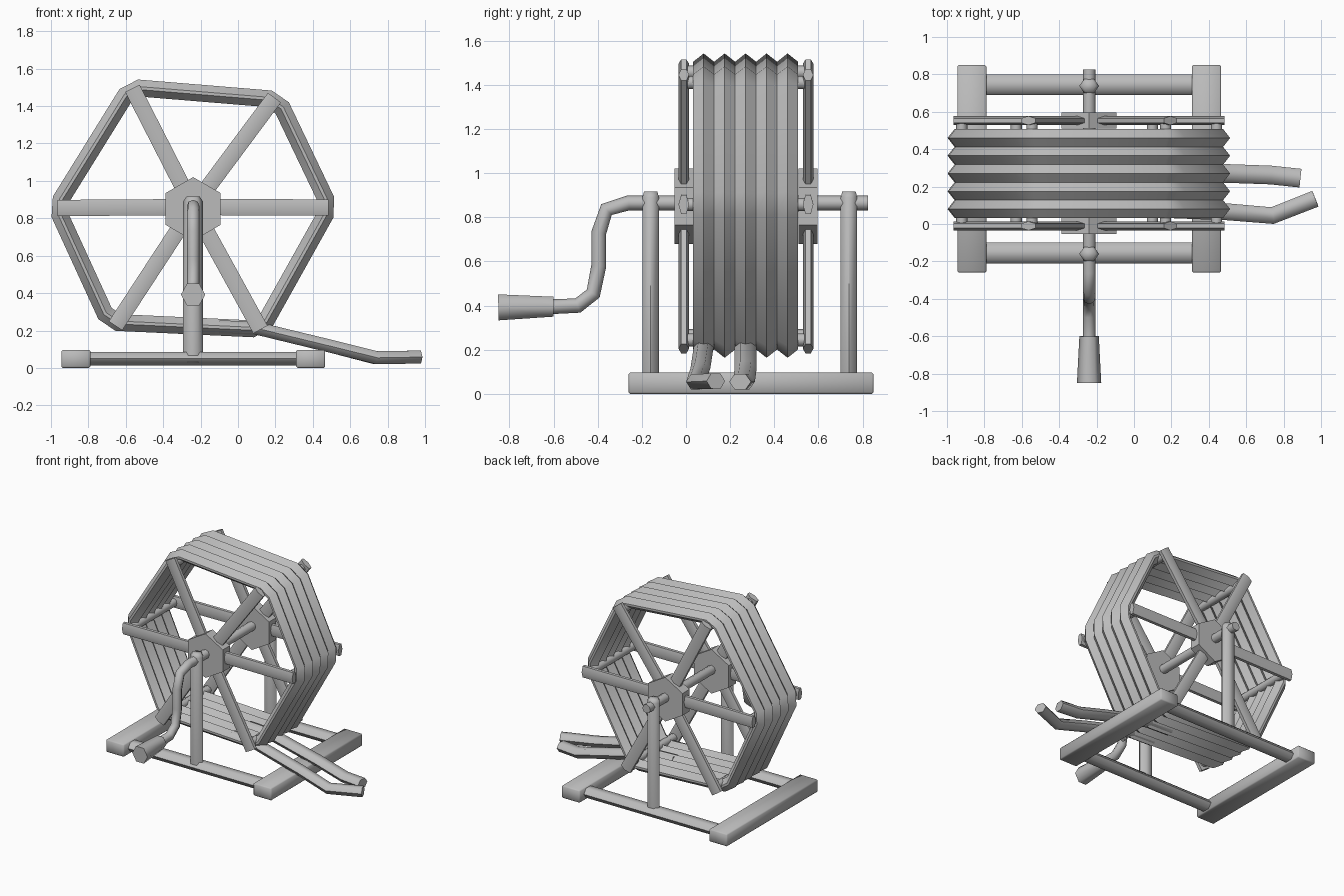
import bpy, bmesh, math
from mathutils import Vector

if "Cube" in bpy.data.objects:
    bpy.data.objects.remove(bpy.data.objects["Cube"], do_unlink=True)

GREY = (0.5, 0.5, 0.5, 1)
grey = bpy.data.materials.new("plain grey")
grey.use_nodes = True
grey.diffuse_color = GREY
grey.node_tree.nodes["Principled BSDF"].inputs["Base Color"].default_value = GREY

CX, CZ = -0.24, 0.86          # wheel axis
SIDES = (-0.01, 0.553)        # y of the two wheel frames


def finish(name, bm, angle):
    bmesh.ops.recalc_face_normals(bm, faces=bm.faces)
    mesh = bpy.data.meshes.new(name)
    bm.to_mesh(mesh)
    bm.free()
    mesh.materials.append(grey)
    ob = bpy.data.objects.new(name, mesh)
    bpy.context.collection.objects.link(ob)
    bpy.ops.object.select_all(action="DESELECT")
    ob.select_set(True)
    bpy.context.view_layer.objects.active = ob
    bpy.ops.object.shade_smooth_by_angle(angle=math.radians(angle))
    return ob


def skin(bm, rings, closed=False):
    """Bridge equal rings of points, capping the ends of an open run."""
    rows = [[bm.verts.new(p) for p in ring] for ring in rings]
    n = len(rows[0])
    for i in range(len(rows) - (not closed)):
        a, b = rows[i], rows[(i + 1) % len(rows)]
        for j in range(n):
            k = (j + 1) % n
            bm.faces.new((a[j], a[k], b[k], b[j]))
    if not closed:
        bm.faces.new(rows[0])
        bm.faces.new(rows[-1])


def tube(name, path, radii, side, sides=8, angle=65, turn=0.0):
    """Sweep an ellipse; radii = (along side axis, across it), one per point or shared."""
    pts = [Vector(p) for p in path]
    if not isinstance(radii, list):
        radii = [radii] * len(pts)
    rings = []
    for i, p in enumerate(pts):
        t_in = (p - pts[i - 1]).normalized() if i else None
        t_out = (pts[i + 1] - p).normalized() if i + 1 < len(pts) else None
        t = ((t_in or t_out) + (t_out or t_in)).normalized()
        u = (Vector(side) - t * t.dot(Vector(side))).normalized()
        v = t.cross(u)
        ra, rb = radii[i]
        steps = [turn + math.tau * k / sides for k in range(sides)]
        rings.append([p + u * ra * math.cos(a) + v * rb * math.sin(a) for a in steps])
    bm = bmesh.new()
    skin(bm, rings)
    return finish(name, bm, angle)


def block(name, lo, hi, bevel):
    bm = bmesh.new()
    bmesh.ops.create_cube(bm, size=1)
    for v in bm.verts:
        v.co = Vector([(a + b) / 2 + c * (b - a) for a, b, c in zip(lo, hi, v.co)])
    bmesh.ops.bevel(bm, geom=list(bm.edges), offset=bevel, segments=1, affect="EDGES")
    return finish(name, bm, 50)


# Base: two feet, two crossbars, two posts
for side, x in (("right", -0.867), ("left", 0.388)):
    block(side + "_foot", (x - 0.078, -0.26, 0), (x + 0.078, 0.85, 0.097), 0.008)
for end, y in (("front", -0.16), ("back", 0.738)):
    yb = y + (0.005 if y < 0 else 0.007)
    tube(end + "_crossbar", [(-0.85, yb, 0.05), (0.37, yb, 0.05)], (0.055, 0.042), (0, 1, 0), 6)
    tube(end + "_post", [(CX, y, 0.03), (CX, y, 0.89), (CX, y, 0.917)],
         [(0.053, 0.043), (0.053, 0.043), (0.035, 0.035)], (1, 0, 0), 6)

# Axle that runs on into the crank, and its grip
crank = [(0.825, 0.865), (-0.26, 0.865), (-0.36, 0.835), (-0.395, 0.73),
         (-0.395, 0.58), (-0.42, 0.455), (-0.49, 0.40), (-0.62, 0.395)]
tube("axle_and_crank", [(CX, y, z) for y, z in crank], (0.034, 0.034), (1, 0, 0))
tube("crank_grip", [(CX, -0.6, 0.395), (CX, -0.85, 0.392)],
     [(0.052, 0.052), (0.065, 0.068)], (1, 0, 0), 6)

# Wheel frames: hub, six spokes each, and rods joining the spoke tips
tips = [(0.485, 0.858), (0.195, 1.445), (-0.565, 1.495),
        (-0.965, 0.855), (-0.655, 0.225), (0.12, 0.205)]
for end, y in zip(("front", "back"), SIDES):
    tube(end + "_hub", [(CX, y - 0.043, 0.85), (CX, y + 0.043, 0.85)],
         (0.17, 0.17), (0, 0, 1), 6, 30)
    for i, (x, z) in enumerate(tips):
        tube(f"{end}_spoke_{i + 1}", [(CX, y, CZ), (x, y, z)], (0.024, 0.05), (0, 1, 0), 6)
for i, (x, z) in enumerate(tips):
    p = Vector((CX, 0, CZ)).lerp(Vector((x, 0, z)), 0.94)
    tube(f"cross_rod_{i + 1}", [(p.x, y, p.z) for y in SIDES], (0.03, 0.03), (1, 0, 0))

# Wound hose: five ridged coils round a hexagon with clipped corners
corners = [Vector(c) for c in ((0.49, 0.86), (0.215, 1.435), (-0.575, 1.5),
                               (-0.972, 0.86), (-0.69, 0.245), (0.125, 0.207))]
loop = []
for i, c in enumerate(corners):
    for other in (corners[i - 1], corners[(i + 1) % 6]):
        loop.append(c + (other - c).normalized() * 0.05)
section = [(0, 0.045), (0.0475, 0.008), (0.0475, -0.008),
           (0, -0.045), (-0.0475, -0.008), (-0.0475, 0.008)]
for k in range(5):
    yc = 0.08 + 0.095 * k
    rings = []
    for i, p in enumerate(loop):
        a = (p - loop[i - 1]).normalized()
        b = (loop[(i + 1) % len(loop)] - p).normalized()
        na, nb = Vector((a.y, -a.x)), Vector((b.y, -b.x))
        out = (na + nb) / (1 + na.dot(nb))
        rings.append([(p.x + out.x * r, yc + dy, p.y + out.y * r) for dy, r in section])
    bm = bmesh.new()
    skin(bm, rings, closed=True)
    finish(f"hose_coil_{k + 1}", bm, 45)

# Loose hose ends trailing on the ground
tube("front_hose_end", [(-0.1, 0.08, 0.22), (0.1, 0.08, 0.212), (0.5, 0.065, 0.115),
                        (0.74, 0.045, 0.055), (0.97, 0.135, 0.058)],
     (0.045, 0.04), (0, 1, 0), 6)
tube("back_hose_end", [(-0.1, 0.27, 0.22), (0.1, 0.27, 0.212), (0.5, 0.27, 0.115),
                       (0.73, 0.262, 0.055), (0.89, 0.245, 0.055)],
     (0.05, 0.04), (0, 1, 0), 6)
